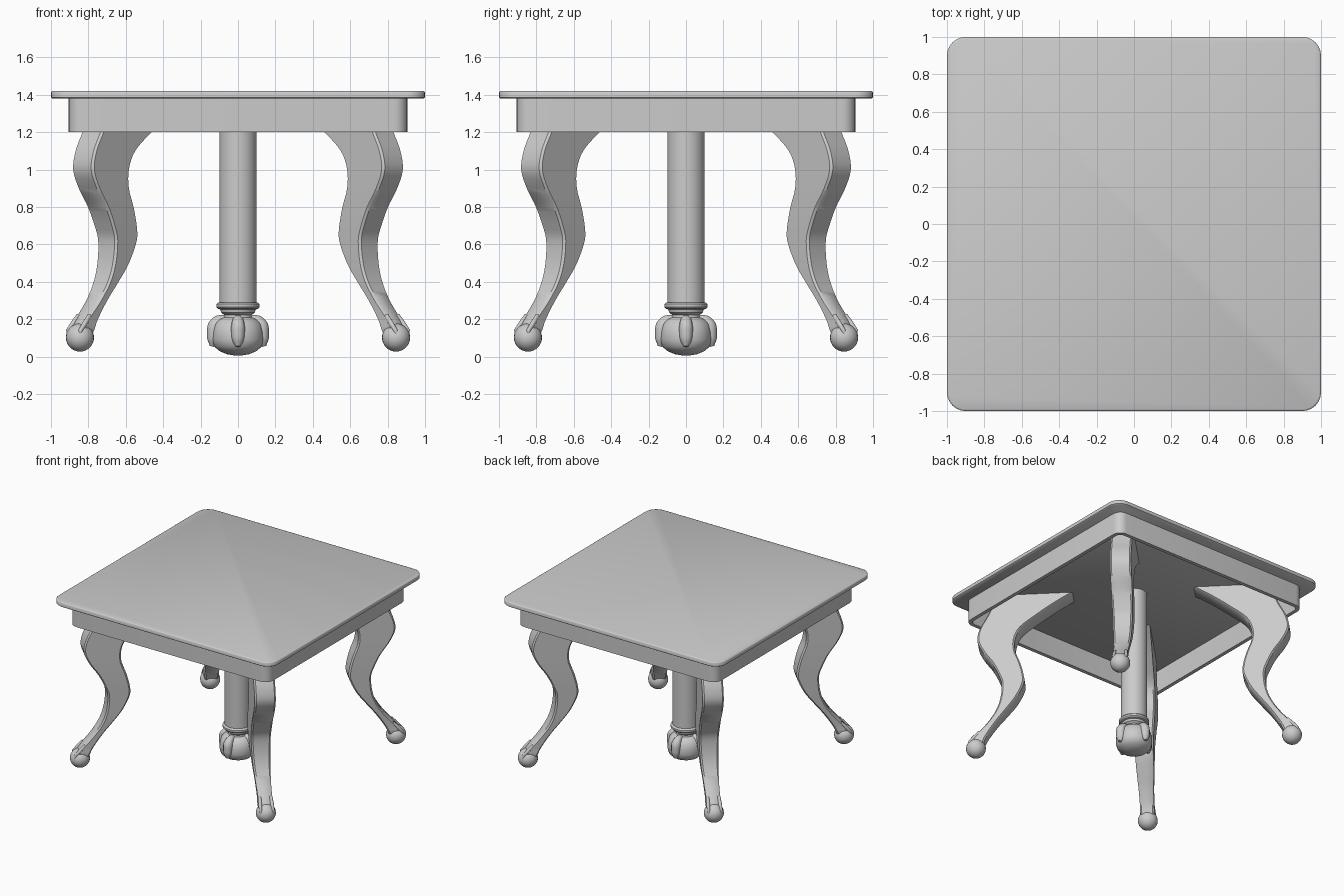
import bpy, bmesh, math
from mathutils import Vector, Matrix

if "Cube" in bpy.data.objects:
    bpy.data.objects.remove(bpy.data.objects["Cube"])


def loft(bm, rings, closed=False):
    """Skin a list of equal-length point rings; cap the ends unless closed."""
    vs = [[bm.verts.new(p) for p in r] for r in rings]
    n = len(vs[0])
    pairs = list(zip(vs, vs[1:])) + ([(vs[-1], vs[0])] if closed else [])
    for a, b in pairs:
        for i in range(n):
            j = (i + 1) % n
            bm.faces.new((a[i], a[j], b[j], b[i]))
    if not closed:
        bm.faces.new(vs[0][::-1])
        bm.faces.new(vs[-1])


def finish(bm, name, angle=35):
    bmesh.ops.recalc_face_normals(bm, faces=bm.faces)
    me = bpy.data.meshes.new(name)
    bm.to_mesh(me)
    bm.free()
    ob = bpy.data.objects.new(name, me)
    bpy.context.collection.objects.link(ob)
    bpy.ops.object.select_all(action='DESELECT')
    ob.select_set(True)
    bpy.context.view_layer.objects.active = ob
    bpy.ops.object.shade_smooth_by_angle(angle=math.radians(angle))
    return ob


def rounded_square(half, r, z, seg=6):
    pts = []
    for k, (sx, sy) in enumerate(((1, 1), (-1, 1), (-1, -1), (1, -1))):
        for i in range(seg + 1):
            a = math.pi / 2 * (k + i / seg)
            pts.append((sx * (half - r) + r * math.cos(a),
                        sy * (half - r) + r * math.sin(a), z))
    return pts


def circle(r, z, n=32):
    return [(r * math.cos(2 * math.pi * i / n), r * math.sin(2 * math.pi * i / n), z)
            for i in range(n)]


def spline(rows, steps=4):
    """Catmull-Rom through rows of numbers."""
    out = []
    for i in range(len(rows) - 1):
        p = [rows[max(0, min(len(rows) - 1, i + k))] for k in (-1, 0, 1, 2)]
        for s in range(steps):
            t = s / steps
            out.append([0.5 * (2 * b + (c - a) * t + (2 * a - 5 * b + 4 * c - d) * t * t
                               + (3 * b - a - 3 * c + d) * t ** 3) for a, b, c, d in zip(*p)])
    return out + [list(rows[-1])]


def tube(bm, path, side, n=10):
    """Tapered tube through (x, y, z, radius) points; side is a fixed cross axis."""
    pts = [Vector(p[:3]) for p in path]
    rings = []
    for i, p in enumerate(pts):
        tan = (pts[min(i + 1, len(pts) - 1)] - pts[max(i - 1, 0)]).normalized()
        u = (side - tan * side.dot(tan)).normalized()
        v = tan.cross(u)
        rings.append([p + path[i][3] * (u * math.cos(2 * math.pi * k / n)
                                        + v * math.sin(2 * math.pi * k / n)) for k in range(n)])
    loft(bm, rings)


# Table top
bm = bmesh.new()
loft(bm, [rounded_square(h, 0.1 - 1 + h, z) for h, z in
          ((.992, 1.38), (1, 1.386), (1, 1.412), (.997, 1.417), (.99, 1.42))])
finish(bm, "table_top", 50)

# Hollow apron frame
bm = bmesh.new()
loft(bm, [rounded_square(h, r, z) for h, r, z in
          ((.905, .07, 1.2), (.905, .07, 1.385), (.875, .04, 1.385), (.875, .04, 1.2))], closed=True)
finish(bm, "apron")

# Cabriole legs: height, inner distance, outer distance, thickness along the diagonal
LEG = [(1.385, .45, 1.03, .16), (1.3, .585, 1.065, .16), (1.2, .723, 1.108, .16),
       (1.1, .845, 1.16, .16), (1.0, .893, 1.178, .16), (.9, .893, 1.136, .16),
       (.8, .857, 1.067, .158), (.7, .831, 1.019, .154), (.62, .828, .995, .148),
       (.5, .882, 1.005, .14), (.4, .956, 1.038, .13), (.3, 1.034, 1.102, .115),
       (.2, 1.1, 1.188, .106), (.15, 1.125, 1.218, .108), (.11, 1.14, 1.205, .09)]


def leg_ring(z, a, b, t):
    h, c = t / 2, 0.012
    return [(a + c, -h, z), (b - c, -h, z), (b, -h + c, z), (b, h - c, z),
            (b - c, h, z), (a + c, h, z), (a, h - c, z), (a, -h + c, z)]


for i, name in enumerate(("back_right", "back_left", "front_left", "front_right")):
    turn = Matrix.Rotation(math.radians(45 + 90 * i), 4, 'Z')
    bm = bmesh.new()
    loft(bm, [leg_ring(*row) for row in spline(LEG)])
    # claws gripping the ball
    for s in (-1, 1):
        tube(bm, [(1.165, s * .042, .22, .012), (1.205, s * .045, .175, .014),
                  (1.238, s * .047, .14, .011), (1.246, s * .046, .115, .003)], Vector((0, 1, 0)))
    bm.transform(turn)
    finish(bm, name + "_leg", 40)
    bm = bmesh.new()
    bmesh.ops.create_uvsphere(bm, u_segments=24, v_segments=16, radius=.075,
                              matrix=turn @ Matrix.Translation((1.195, 0, .102)))
    finish(bm, name + "_foot_ball")

# Central column with collar and rounded base
bm = bmesh.new()
loft(bm, [circle(r, z) for r, z in
          ((.1, 1.385), (.1, .29), (.108, .288), (.115, .28), (.115, .265), (.108, .256),
           (.094, .252), (.09, .235), (.072, .222), (.075, .21), (.1, .2), (.125, .175), (.136, .13),
           (.138, .09), (.128, .055), (.1, .03), (.06, .013), (.02, .006))])
finish(bm, "centre_column")

# Claws around the column base
bm = bmesh.new()
CLAW = [(.06, .2, .02), (.1, .192, .03), (.125, .165, .036), (.13, .125, .036),
        (.133, .085, .03), (.14, .055, .012)]
for i in range(4):
    a = math.pi / 2 * i
    c, s = math.cos(a), math.sin(a)
    tube(bm, spline([(r * c, r * s, z, w) for r, z, w in CLAW]), Vector((-s, c, 0)), 12)
finish(bm, "column_claws", 45)
